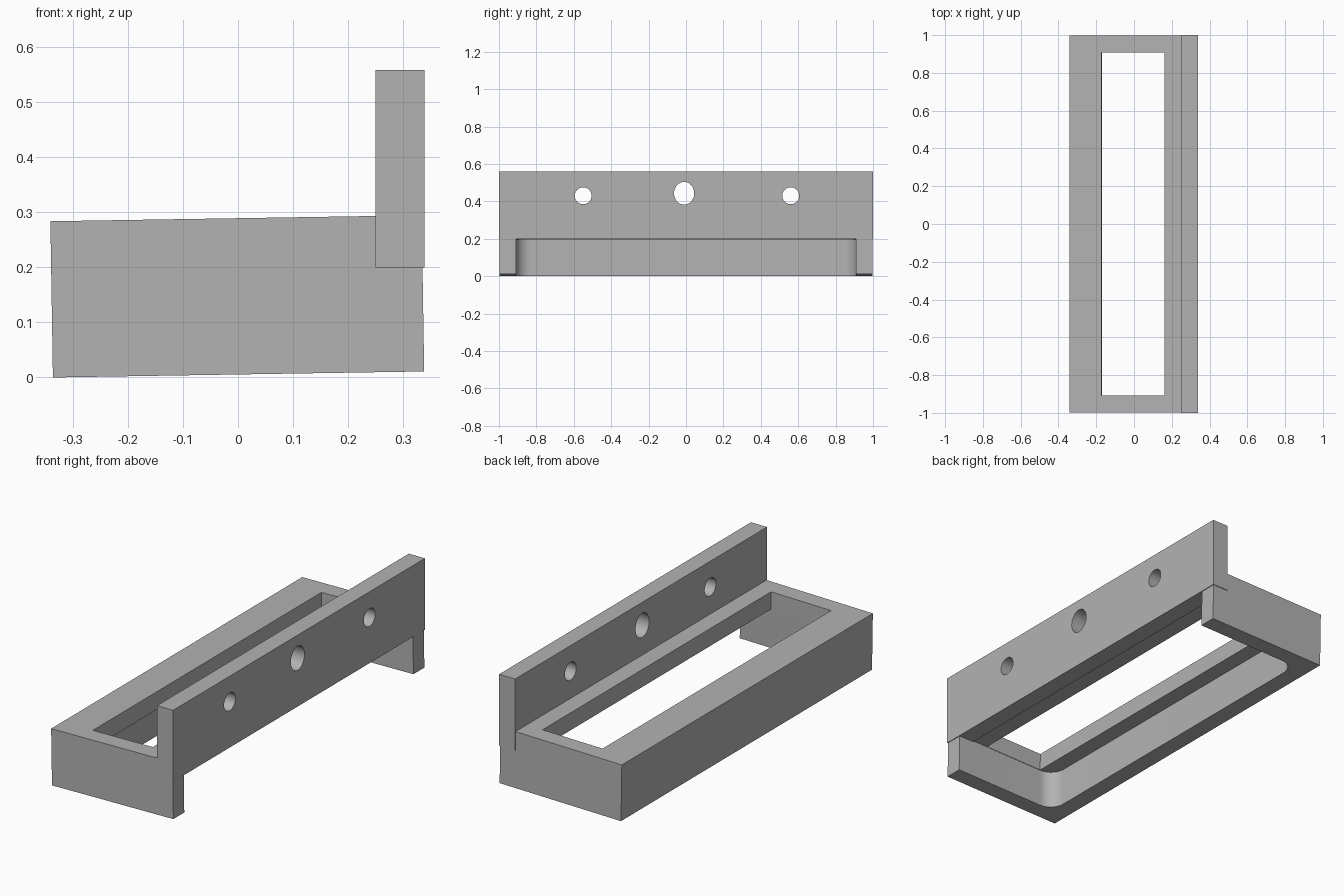
import bpy, bmesh
from math import pi, cos, sin
from mathutils import Matrix

old = bpy.data.objects.get("Cube")
if old:
    bpy.data.objects.remove(old, do_unlink=True)

grey = bpy.data.materials.new("light grey")
grey.use_nodes = True
grey.diffuse_color = (0.45, 0.45, 0.45, 1)
grey.node_tree.nodes["Principled BSDF"].inputs["Base Color"].default_value = grey.diffuse_color


def prism(name, outline, low, high, matrix=Matrix()):
    """Extrude a flat outline from low to high, then place it."""
    bm = bmesh.new()
    face = bm.faces.new([bm.verts.new((x, y, low)) for x, y in outline])
    ext = bmesh.ops.extrude_face_region(bm, geom=[face])["geom"]
    top = [v for v in ext if isinstance(v, bmesh.types.BMVert)]
    bmesh.ops.translate(bm, verts=top, vec=(0, 0, high - low))
    bmesh.ops.recalc_face_normals(bm, faces=bm.faces)
    bm.transform(matrix)
    mesh = bpy.data.meshes.new(name)
    bm.to_mesh(mesh)
    bm.free()
    mesh.materials.append(grey)
    obj = bpy.data.objects.new(name, mesh)
    bpy.context.collection.objects.link(obj)
    return obj


def rect(x0, x1, y0, y1):
    return [(x0, y0), (x1, y0), (x1, y1), (x0, y1)]


def arc(cx, cy, rx, ry, start, end, steps):
    angles = [start + (end - start) * i / steps for i in range(steps + 1)]
    return [(cx + rx * cos(a), cy + ry * sin(a)) for a in angles]


def combine(target, tool, operation):
    mod = target.modifiers.new(operation, "BOOLEAN")
    mod.operation = operation
    mod.solver = "EXACT"
    mod.object = tool
    bpy.context.view_layer.objects.active = target
    bpy.ops.object.modifier_apply(modifier=mod.name)
    bpy.data.objects.remove(tool, do_unlink=True)


# Base block, leaning very slightly
tilt = Matrix.Translation((0.001, 0, 0.0055)) @ Matrix.Rotation(-0.0162, 4, "Y")
body = prism("mounting_bracket", rect(-0.3375, 0.3375, -0.997, 0.997), 0, 0.284, tilt)

# Underside recess: open on one long side, rounded inner corners
r = 0.08
recess = arc(-0.25 + r, 0.91 - r, r, r, pi / 2, pi, 12)
recess += arc(-0.25 + r, -0.91 + r, r, r, pi, 1.5 * pi, 12)
recess += [(0.5, -0.91), (0.5, 0.91)]
combine(body, prism("recess_cutter", recess, -0.1, 0.195, tilt), "DIFFERENCE")

# Long window through the top
combine(body, prism("window_cutter", rect(-0.168, 0.166, -0.908, 0.908), 0.1, 0.5, tilt), "DIFFERENCE")

# Upright wall along the open side
combine(body, prism("upright_wall", rect(0.25, 0.339, -1, 1), 0.2, 0.559), "UNION")

# Screw holes through the wall
along_x = Matrix.Rotation(pi / 2, 4, "Z") @ Matrix.Rotation(pi / 2, 4, "X")
for y, z, ry, rz in [(-0.55, 0.43, 0.045, 0.045), (-0.01, 0.443, 0.054, 0.061), (0.56, 0.43, 0.045, 0.045)]:
    hole = arc(y, z, ry, rz, 0, 2 * pi, 40)[:-1]
    combine(body, prism("hole_cutter", hole, 0.1, 0.5, along_x), "DIFFERENCE")

# Smooth the round surfaces, keep the edges crisp
bpy.ops.object.select_all(action="DESELECT")
body.select_set(True)
bpy.context.view_layer.objects.active = body
bpy.ops.object.shade_smooth_by_angle(angle=0.5)
